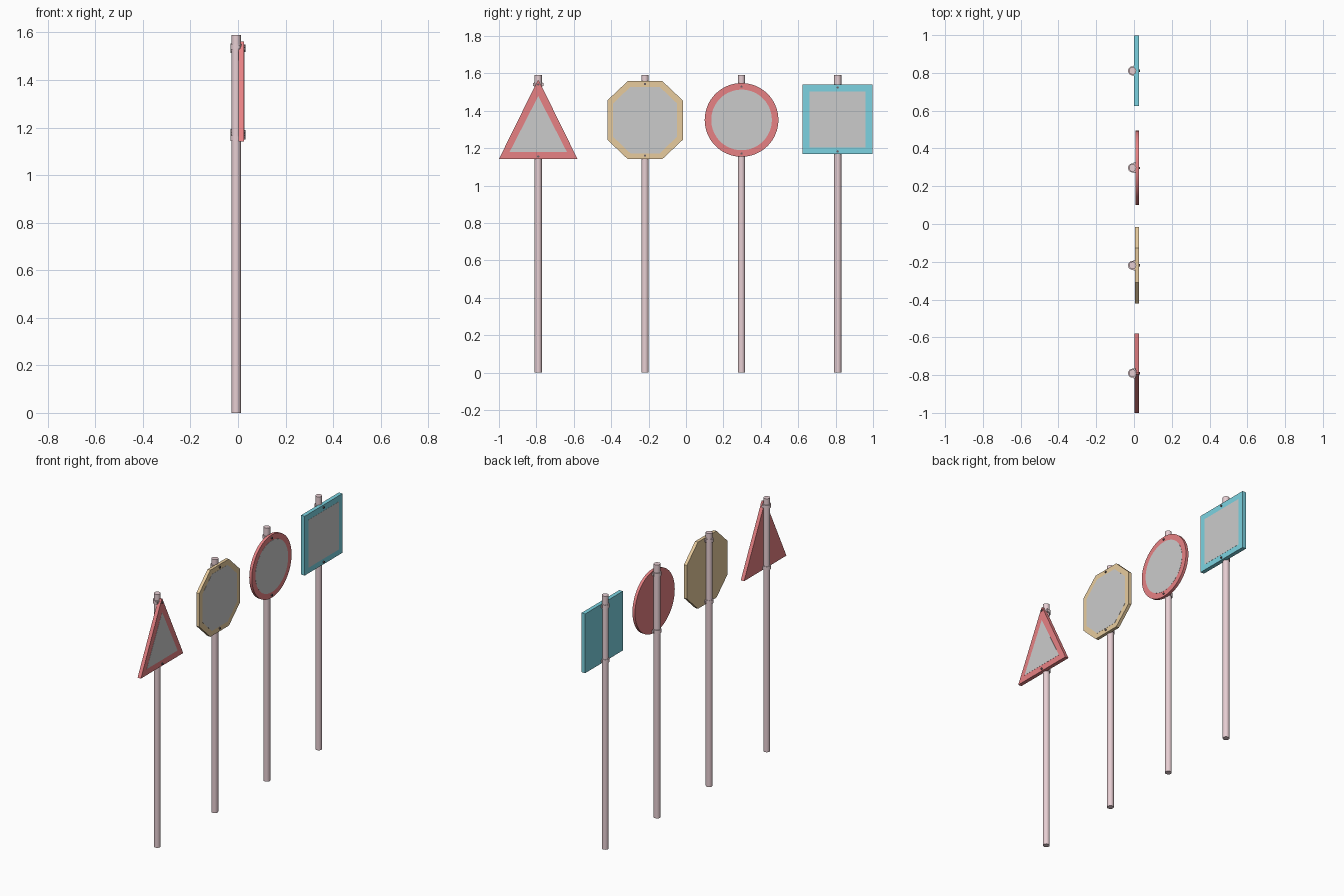
import bpy, bmesh, math
from mathutils import Matrix, Vector

if "Cube" in bpy.data.objects:
    bpy.data.objects.remove(bpy.data.objects["Cube"])

POLE_X, POLE_R, FRONT_X = -0.0075, 0.0195, 0.026


def material(name, rgb):
    m = bpy.data.materials.new(name)
    m.diffuse_color = (*rgb, 1)
    m.use_nodes = True
    m.node_tree.nodes["Principled BSDF"].inputs["Base Color"].default_value = m.diffuse_color
    return m


PINK = material("pole_pink", (0.80, 0.62, 0.65))
RED = material("sign_red", (0.80, 0.22, 0.23))
TAN = material("sign_tan", (0.80, 0.60, 0.34))
TEAL = material("sign_teal", (0.20, 0.65, 0.75))
DARK = material("screw_dark", (0.15, 0.12, 0.13))


def finish(name, bm, mat, smooth=False):
    bmesh.ops.recalc_face_normals(bm, faces=bm.faces)
    mesh = bpy.data.meshes.new(name)
    bm.to_mesh(mesh)
    bm.free()
    obj = bpy.data.objects.new(name, mesh)
    bpy.context.collection.objects.link(obj)
    if mat:
        mesh.materials.append(mat)
    if smooth:
        bpy.context.view_layer.objects.active = obj
        obj.select_set(True)
        bpy.ops.object.shade_smooth_by_angle(angle=math.radians(35))
        obj.select_set(False)
    return obj


def prism(name, outline, y, x0, x1, mat, smooth=False):
    """Extrude a (y, z) outline from x0 to x1."""
    bm = bmesh.new()
    face = bm.faces.new([bm.verts.new((x0, y + a, z)) for a, z in outline])
    ext = bmesh.ops.extrude_face_region(bm, geom=[face])
    verts = [v for v in ext["geom"] if isinstance(v, bmesh.types.BMVert)]
    bmesh.ops.translate(bm, verts=verts, vec=(x1 - x0, 0, 0))
    return finish(name, bm, mat, smooth)


def add_cylinder(bm, centre, radius, depth, axis="Z", sides=32):
    m = Matrix.Translation(centre)
    if axis == "X":
        m = m @ Matrix.Rotation(math.pi / 2, 4, "Y")
    bmesh.ops.create_cone(bm, cap_ends=True, segments=sides, radius1=radius,
                          radius2=radius, depth=depth, matrix=m)


def add_box(bm, centre, size):
    m = Matrix.Translation(centre) @ Matrix.Diagonal((*size, 1))
    bmesh.ops.create_cube(bm, size=1, matrix=m)


def octagon(hy, hz, ty, sz, cz=1.35):
    quarter = [(hy, sz), (ty, hz), (-ty, hz), (-hy, sz)]
    return [(a, cz + b) for a, b in quarter] + [(-a, cz - b) for a, b in quarter]


def circle(r, cz, n=64):
    return [(r * math.cos(2 * math.pi * i / n), cz + r * math.sin(2 * math.pi * i / n))
            for i in range(n)]


def rectangle(hy, z0, z1):
    return [(-hy, z0), (hy, z0), (hy, z1), (-hy, z1)]


# name, y, back of plate, colour, border outline, panel outline, clamp heights
signs = [
    ("triangle", -0.79, 0.003, RED,
     [(-0.21, 1.142), (0.21, 1.142), (0.003, 1.562), (-0.003, 1.562)],
     [(-0.153, 1.18), (0.153, 1.18), (0, 1.478)], (1.155, 1.54)),
    ("octagon", -0.219, 0.006, TAN, octagon(0.202, 0.209, 0.092, 0.105),
     octagon(0.17, 0.178, 0.078, 0.09), (1.16, 1.543)),
    ("round", 0.297, 0.008, RED, circle(0.197, 1.351), circle(0.162, 1.351), (1.171, 1.529)),
    ("square", 0.811, 0.001, TEAL, rectangle(0.187, 1.168, 1.54),
     rectangle(0.15, 1.203, 1.503), (1.183, 1.525)),
]

for name, y, back, colour, border, panel, heights in signs:
    # Sign plate and its grey face
    prism(name + "_plate", border, y, back, FRONT_X, colour, len(border) > 20)
    prism(name + "_panel", panel, y, FRONT_X - 0.003, FRONT_X + 0.0008, None, len(panel) > 20)

    # Pole
    bm = bmesh.new()
    add_cylinder(bm, (POLE_X, y, 0.795), POLE_R, 1.59)
    finish(name + "_pole", bm, PINK, True)

    # Clamp bands with side lugs
    bm = bmesh.new()
    for z in heights:
        add_cylinder(bm, (POLE_X, y, z), 0.024, 0.022)
        add_box(bm, (0.003, y, z), (0.012, 0.056, 0.016))
    finish(name + "_clamps", bm, PINK, True)

    # Screw heads on the front
    bm = bmesh.new()
    for z in heights:
        add_cylinder(bm, (0.0265, y, z), 0.006, 0.01, "X", 16)
    finish(name + "_screws", bm, DARK, True)
